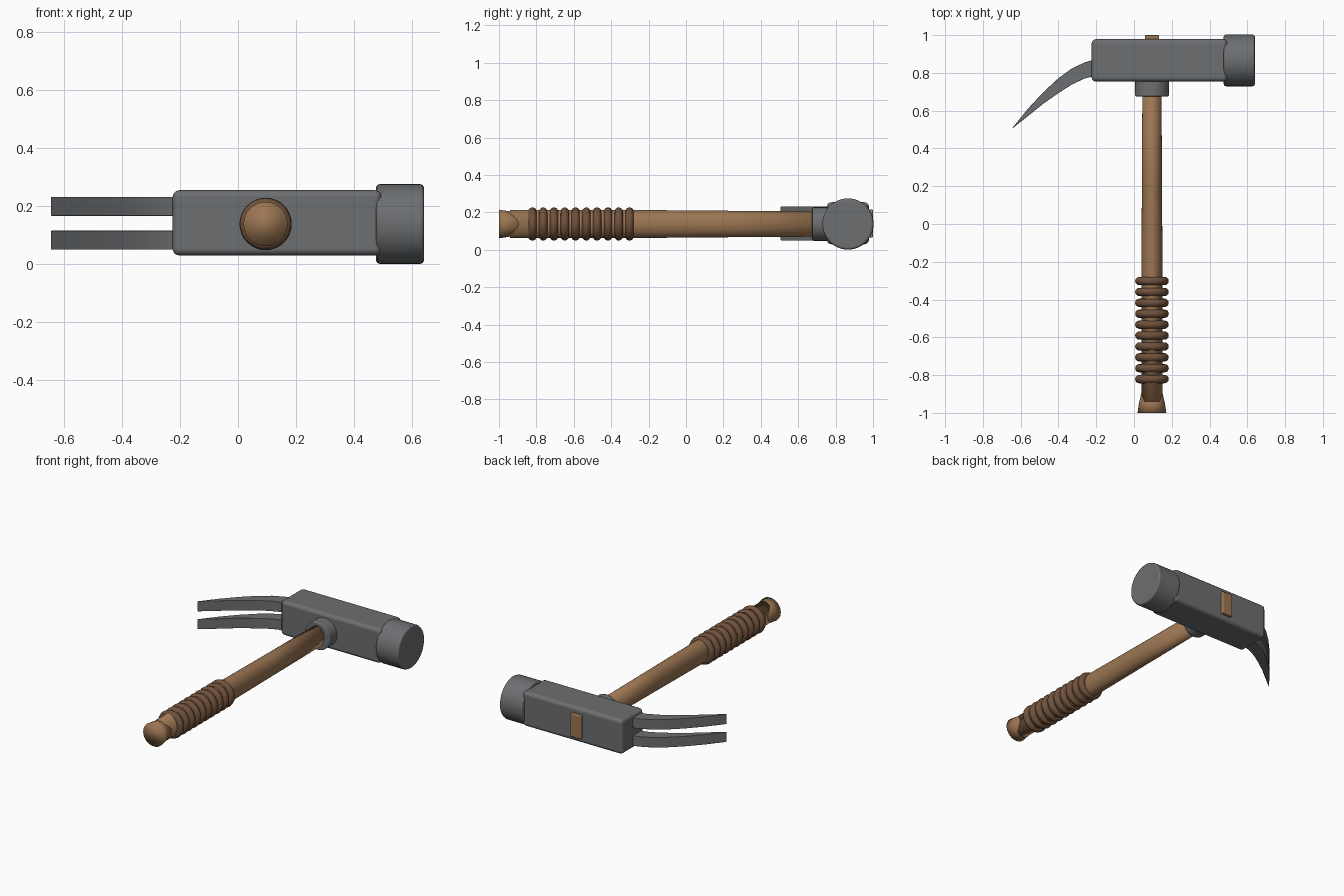
import bpy, bmesh, math
from mathutils import Matrix, Vector

if "Cube" in bpy.data.objects:
    bpy.data.objects.remove(bpy.data.objects["Cube"])

AXIS_X, AXIS_Z = 0.095, 0.138   # handle centre line
HEAD_Y = 0.866                  # head centre line


def material(name, rgb):
    m = bpy.data.materials.new(name)
    m.use_nodes = True
    m.diffuse_color = (*rgb, 1)
    m.node_tree.nodes["Principled BSDF"].inputs["Base Color"].default_value = (*rgb, 1)
    return m


steel = material("steel grey", (0.15, 0.157, 0.165))
wood = material("handle wood", (0.33, 0.18, 0.085))
rubber = material("grip brown", (0.16, 0.083, 0.045))


def make(name, bm, mat, bevel=0, segments=3, sharp=40):
    bmesh.ops.recalc_face_normals(bm, faces=bm.faces[:])
    mesh = bpy.data.meshes.new(name)
    bm.to_mesh(mesh)
    bm.free()
    ob = bpy.data.objects.new(name, mesh)
    bpy.context.collection.objects.link(ob)
    mesh.materials.append(mat)
    if bevel:
        mod = ob.modifiers.new("soft edges", 'BEVEL')
        mod.width, mod.segments = bevel, segments
        mod.limit_method = 'ANGLE'
        mod.harden_normals = True
    bpy.ops.object.select_all(action='DESELECT')
    bpy.context.view_layer.objects.active = ob
    ob.select_set(True)
    if sharp:
        bpy.ops.object.shade_smooth_by_angle(angle=math.radians(sharp))
    else:
        bpy.ops.object.shade_smooth()
    return ob


def box(name, center, size, mat, bevel):
    bm = bmesh.new()
    bmesh.ops.create_cube(bm, size=1, matrix=Matrix.Translation(center) @ Matrix.Diagonal((*size, 1)))
    return make(name, bm, mat, bevel)


def lathe(name, start, axis, profile, mat, squash=1, sides=32, bevel=0, sharp=40):
    """Capped rings along an axis; profile is (distance, radius) pairs."""
    bm = bmesh.new()
    rings = []
    for d, r in profile:
        ring = []
        for i in range(sides):
            a = math.tau * i / sides
            u, w = r * squash * math.cos(a), r * math.sin(a)
            offset = Vector((d, u, w)) if axis == 'X' else Vector((u, d, w))
            ring.append(bm.verts.new(Vector(start) + offset))
        rings.append(ring)
    for a, b in zip(rings, rings[1:]):
        for i in range(sides):
            j = (i + 1) % sides
            bm.faces.new((a[i], a[j], b[j], b[i]))
    bm.faces.new(rings[0])
    bm.faces.new(rings[-1])
    return make(name, bm, mat, bevel, 2, sharp)


# Steel head, striking face and collar
box("head_block", (0.135, HEAD_Y, 0.142), (0.72, 0.225, 0.225), steel, 0.024)
lathe("striking_face", (0.475, HEAD_Y, AXIS_Z), 'X', [(0, 0.137), (0.165, 0.137)],
      steel, sides=48, bevel=0.012)
lathe("handle_collar", (AXIS_X, 0.675, AXIS_Z), 'Y', [(0, 0.09), (0.1, 0.09)],
      steel, bevel=0.008)

# Pair of curved tapering claws
upper = [(-0.2, 0.873), (-0.26, 0.856), (-0.33, 0.823), (-0.4, 0.772), (-0.48, 0.698), (-0.56, 0.612), (-0.638, 0.516)]
lower = [(-0.2, 0.786), (-0.26, 0.771), (-0.33, 0.738), (-0.4, 0.693), (-0.48, 0.637), (-0.56, 0.572), (-0.645, 0.505)]
for side, z in (("lower", 0.0825), ("upper", 0.1985)):
    bm = bmesh.new()
    sections = []
    for (ux, uy), (lx, ly) in zip(upper, lower):
        sections.append([bm.verts.new((x, y, z + h)) for x, y, h in
                         ((ux, uy, 0.033), (ux, uy, -0.033), (lx, ly, -0.033), (lx, ly, 0.033))])
    for a, b in zip(sections, sections[1:]):
        for i in range(4):
            j = (i + 1) % 4
            bm.faces.new((a[i], a[j], b[j], b[i]))
    bm.faces.new(sections[0])
    bm.faces.new(sections[-1])
    make(side + "_claw", bm, steel, 0.007, 2)

# Oval wooden shaft, its end showing through the head, and the flared butt
lathe("handle_shaft", (AXIS_X, 0, AXIS_Z), 'Y',
      [(-0.94, 0.075), (-0.28, 0.075), (0.2, 0.071), (0.8, 0.067)], wood, 0.75, sharp=0)
box("handle_wedge_end", (AXIS_X, 0.975, 0.14), (0.076, 0.05, 0.15), wood, 0.006)
lathe("handle_butt", (AXIS_X, -1, AXIS_Z), 'Y', [(0, 0.076), (0.05, 0.069), (0.13, 0.05)],
      wood, sharp=0)

# Ribbed grip rings
for n in range(10):
    bm = bmesh.new()
    around, tube = 32, 12
    rows = []
    for i in range(around):
        a = math.tau * i / around
        row = []
        for k in range(tube):
            t = math.tau * k / tube
            r = 0.067 + 0.022 * math.cos(t)
            row.append(bm.verts.new((AXIS_X + r * math.cos(a),
                                     -0.302 - 0.0577 * n + 0.022 * math.sin(t),
                                     AXIS_Z + r * math.sin(a))))
        rows.append(row)
    for i in range(around):
        p, q = rows[i], rows[(i + 1) % around]
        for k in range(tube):
            m = (k + 1) % tube
            bm.faces.new((p[k], p[m], q[m], q[k]))
    make("grip_ring_%d" % (n + 1), bm, rubber, sharp=0)
